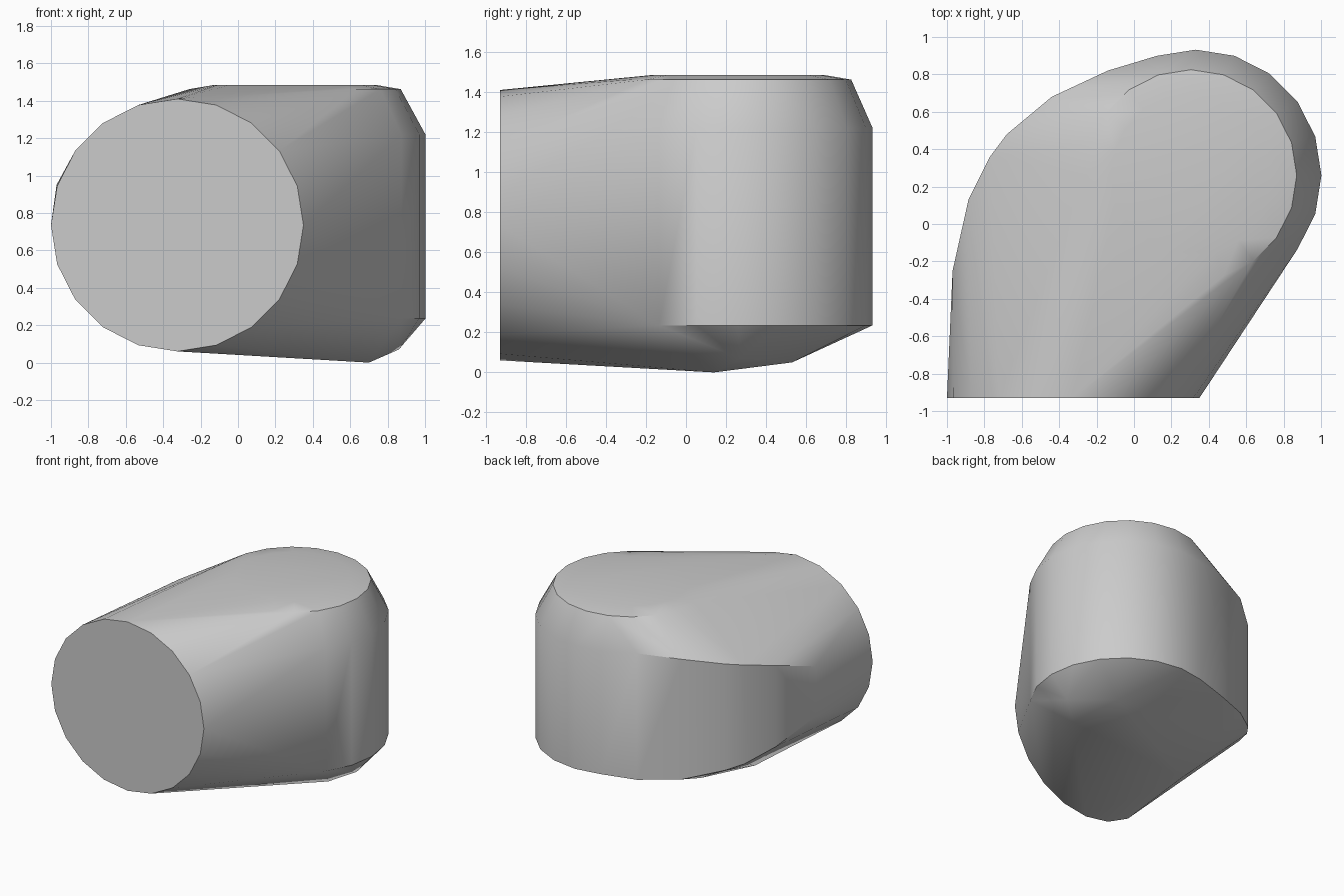
import bpy
import bmesh
from math import cos, sin, pi, radians

cube = bpy.data.objects.get("Cube")
if cube:
    bpy.data.objects.remove(cube, do_unlink=True)

# Single light grey finish
grey = bpy.data.materials.new("light_grey")
grey.use_nodes = True
colour = (0.6, 0.6, 0.6, 1)
grey.diffuse_color = colour
grey.node_tree.nodes["Principled BSDF"].inputs["Base Color"].default_value = colour


def flat_ring(cx, cy, z, r, n=20):
    """Horizontal circle of points."""
    return [(cx + r * cos(2 * pi * i / n), cy + r * sin(2 * pi * i / n), z)
            for i in range(n)]


def upright_ring(cx, y, cz, r, n=20):
    """Circle of points facing the front."""
    return [(cx + r * cos(2 * pi * i / n), y, cz + r * sin(2 * pi * i / n))
            for i in range(n)]


# Round front opening
points = upright_ring(-0.325, -0.93, 0.735, 0.675)

# Upright rear drum with a bevelled top
for z, r in ((0.235, 0.672), (1.22, 0.672)):
    points += flat_ring(0.33, 0.26, z, r)
points += flat_ring(0.305, 0.26, 1.462, 0.565)
points += flat_ring(0.305, 0.26, 1.485, 0.43)

# Outer bend between the opening and the drum: x, y, low z, high z
for x, y, low, high in ((-0.97, -0.25, 0.55, 0.95),
                        (-0.885, 0.13, 0.43, 1.08),
                        (-0.77, 0.36, 0.35, 1.14),
                        (-0.68, 0.48, 0.32, 1.17),
                        (-0.44, 0.68, 0.26, 1.22),
                        (-0.14, 0.82, 0.23, 1.24)):
    points += [(x, y, low), (x, y, high)]

# Sloping underside
points += [(0.7, 0.14, 0), (0.86, 0.27, 0.07), (0.6, 0.53, 0.05),
           (-0.54, -0.1, 0.1), (-0.44, 0.44, 0.18)]

# Stretch one skin over all the sections
bm = bmesh.new()
for p in points:
    bm.verts.new(p)
result = bmesh.ops.convex_hull(bm, input=bm.verts[:])
inside = {g for g in result["geom_interior"] + result["geom_unused"]
          if isinstance(g, bmesh.types.BMVert)}
bmesh.ops.delete(bm, geom=list(inside), context="VERTS")
bmesh.ops.dissolve_limit(bm, angle_limit=radians(0.5),
                         verts=bm.verts[:], edges=bm.edges[:])
bmesh.ops.recalc_face_normals(bm, faces=bm.faces[:])

mesh = bpy.data.meshes.new("elbow_body")
bm.to_mesh(mesh)
bm.free()
mesh.materials.append(grey)
body = bpy.data.objects.new("elbow_body", mesh)
bpy.context.collection.objects.link(body)

# Smooth curves, crisp rims
bpy.ops.object.select_all(action="DESELECT")
body.select_set(True)
bpy.context.view_layer.objects.active = body
bpy.ops.object.shade_smooth_by_angle(angle=radians(32))
